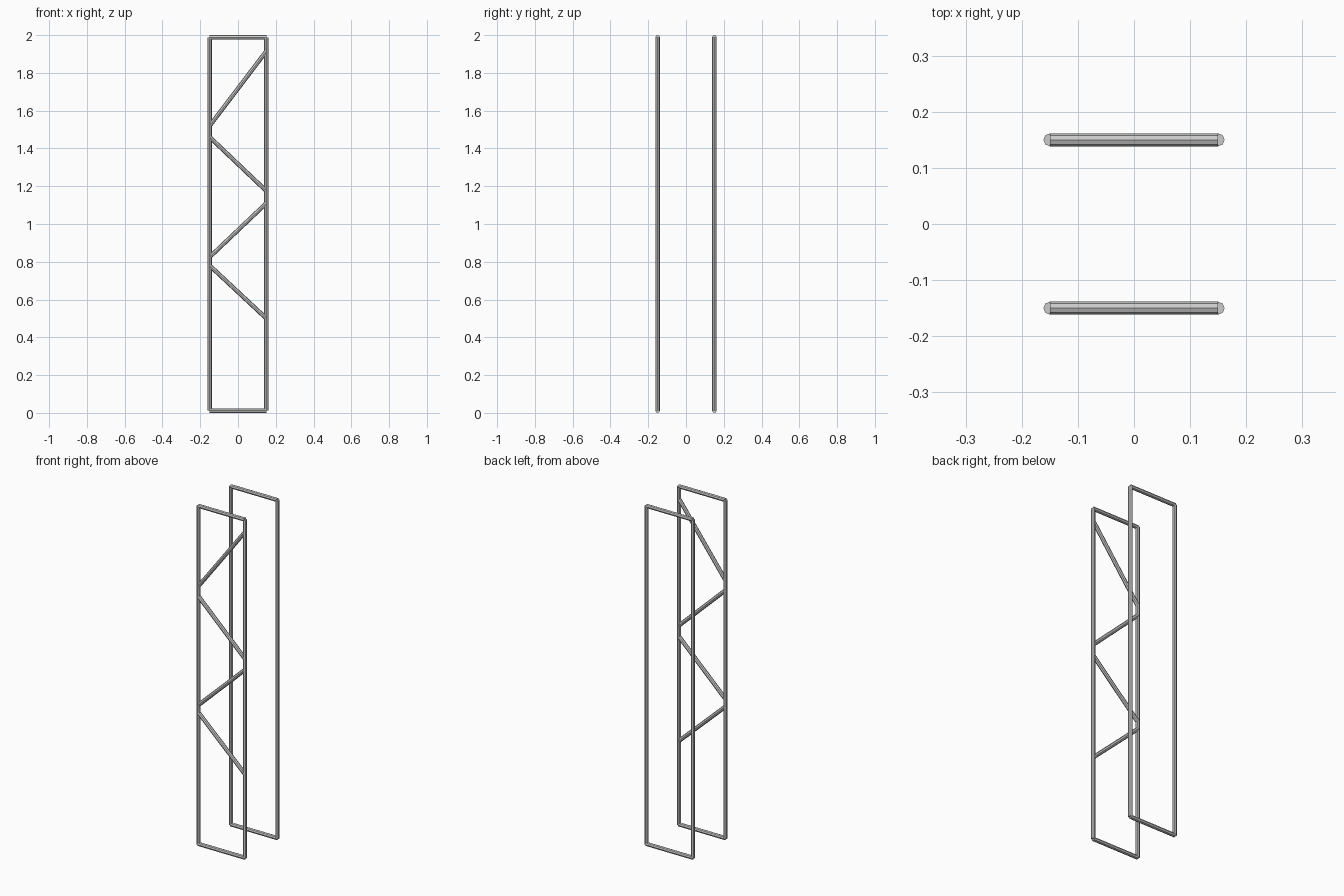
import bpy
from mathutils import Vector

if "Cube" in bpy.data.objects:
    bpy.data.objects.remove(bpy.data.objects["Cube"])

R = 0.0115      # tube radius
X, Y = 0.15, 0.15
LOW, HIGH = R, 2 - R


def tube(name, a, b):
    a, b = Vector(a), Vector(b)
    d = b - a
    bpy.ops.mesh.primitive_cylinder_add(vertices=8, radius=R, depth=d.length,
                                        location=(a + b) / 2)
    ob = bpy.context.object
    ob.name = name
    ob.rotation_euler = d.to_track_quat('Z', 'Y').to_euler()
    return ob


# two rectangular frames
for side, y in (("front", -Y), ("back", Y)):
    tube(side + "_left_post", (-X, y, LOW), (-X, y, HIGH))
    tube(side + "_right_post", (X, y, LOW), (X, y, HIGH))
    tube(side + "_bottom_bar", (-X, y, LOW), (X, y, LOW))
    tube(side + "_top_bar", (-X, y, HIGH), (X, y, HIGH))

# zigzag braces on the front frame: (left height, right height)
for i, (zl, zr) in enumerate([(0.78, 0.50), (0.825, 1.11),
                              (1.46, 1.175), (1.52, 1.915)]):
    tube(f"front_brace_{i + 1}", (-X, -Y, zl), (X, -Y, zr))
